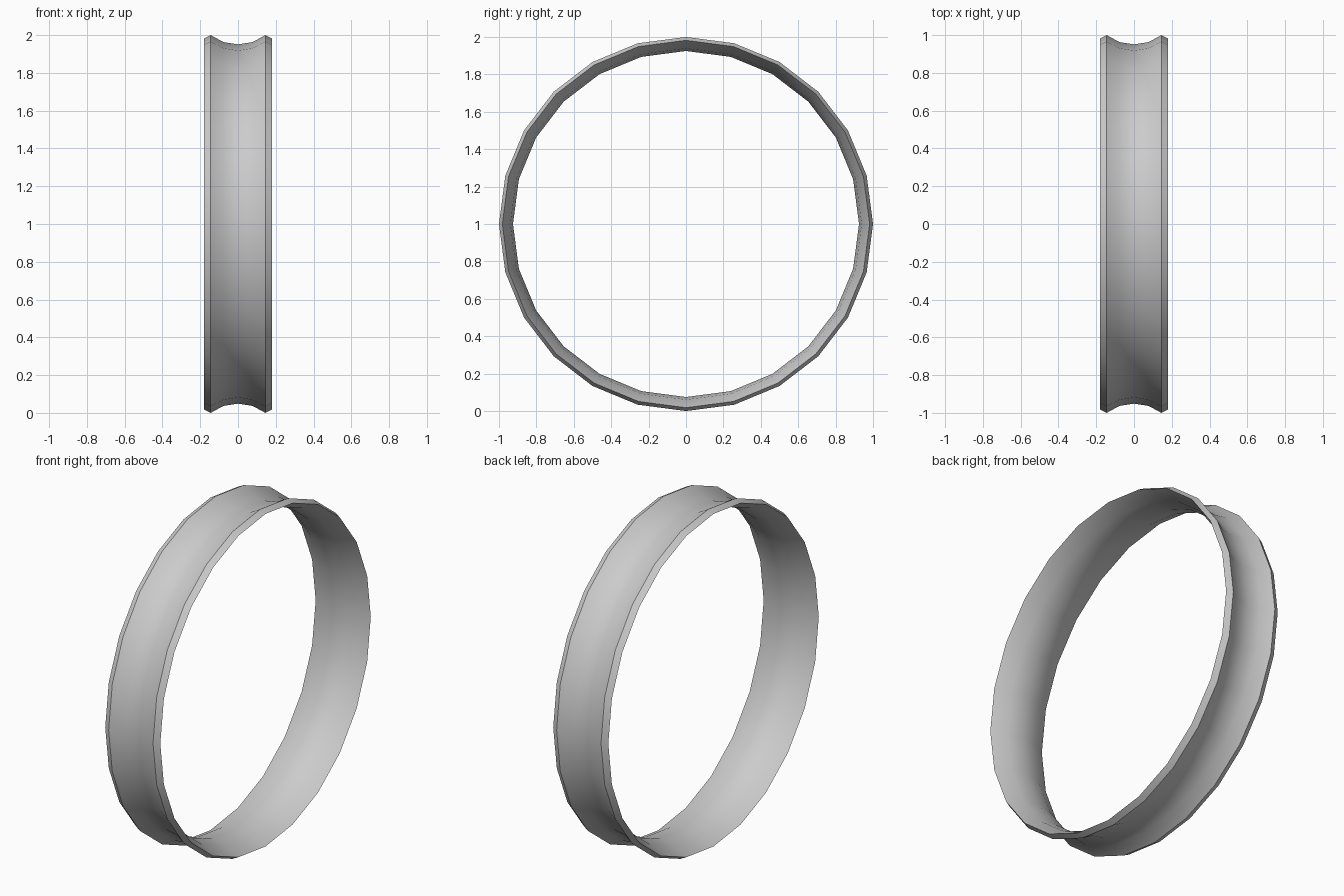
import bpy, bmesh
from math import sin, cos, pi, radians

if "Cube" in bpy.data.objects:
    bpy.data.objects.remove(bpy.data.objects["Cube"])

SEGMENTS = 24

# Closed cross-section (x, radius): concave outer face, bevelled rims, convex inner face
outer = [(-0.145, 1.0), (-0.077, 0.963), (0, 0.951), (0.077, 0.963), (0.145, 1.0)]
inner = [(0.18, 0.982), (0.094, 0.939), (0, 0.925), (-0.094, 0.939), (-0.18, 0.982)]
profile = outer + inner

# Sweep the section around the x axis
bm = bmesh.new()
rings = []
for i in range(SEGMENTS):
    a = 2 * pi * i / SEGMENTS
    rings.append([bm.verts.new((x, r * sin(a), 1 + r * cos(a))) for x, r in profile])
n = len(profile)
for i in range(SEGMENTS):
    r0, r1 = rings[i], rings[(i + 1) % SEGMENTS]
    for j in range(n):
        k = (j + 1) % n
        bm.faces.new((r0[j], r0[k], r1[k], r1[j]))
bmesh.ops.recalc_face_normals(bm, faces=bm.faces[:])

mesh = bpy.data.meshes.new("ring_band")
bm.to_mesh(mesh)
bm.free()
ring = bpy.data.objects.new("ring_band", mesh)
bpy.context.collection.objects.link(ring)

# Smooth faces with crisp rim edges
bpy.context.view_layer.objects.active = ring
ring.select_set(True)
bpy.ops.object.shade_smooth_by_angle(angle=radians(30))
